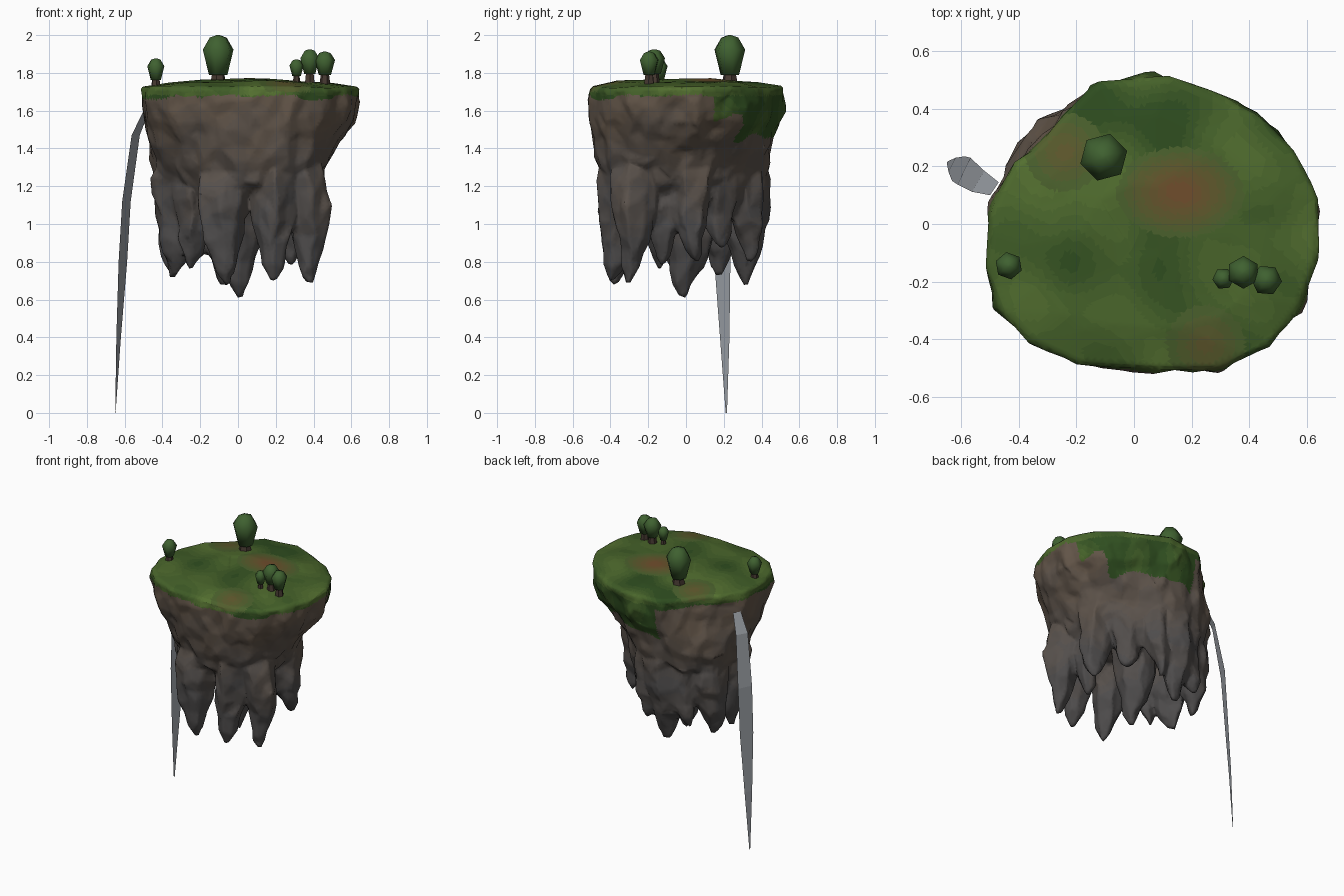
import bpy, bmesh, math
from math import sin, cos, pi, radians
from mathutils import Vector, noise

if "Cube" in bpy.data.objects:
    bpy.data.objects.remove(bpy.data.objects["Cube"])


def material(name, rgb):
    m = bpy.data.materials.new(name)
    m.diffuse_color = (*rgb, 1)
    m.use_nodes = True
    m.node_tree.nodes["Principled BSDF"].inputs["Base Color"].default_value = m.diffuse_color
    return m


def ramp(name, a, b, n=7):
    """Row of materials fading from colour a to colour b."""
    return [material(f"{name}_{i}", [p + (q - p) * i / (n - 1) for p, q in zip(a, b)]) for i in range(n)]


N = 7
GRASS = ramp("grass", (0.028, 0.075, 0.014), (0.09, 0.165, 0.03))
DIRT = ramp("dirt", (0.07, 0.12, 0.026), (0.16, 0.075, 0.025))
STONE = ramp("stone", (0.076, 0.072, 0.072), (0.125, 0.092, 0.066))
TRUNK = material("bark", (0.06, 0.04, 0.03))
LEAF = material("leaves", (0.05, 0.12, 0.03))
WATER = material("water", (0.32, 0.34, 0.37))


def add_object(name, bm, mats=()):
    me = bpy.data.meshes.new(name)
    bmesh.ops.recalc_face_normals(bm, faces=bm.faces)
    bm.to_mesh(me)
    bm.free()
    ob = bpy.data.objects.new(name, me)
    bpy.context.collection.objects.link(ob)
    for m in mats:
        me.materials.append(m)
    return ob


def loft(bm, rings):
    """Closed solid through rings of equal length."""
    vs = [[bm.verts.new(p) for p in r] for r in rings]
    n = len(vs[0])
    faces = []
    for a, b in zip(vs, vs[1:]):
        for i in range(n):
            j = (i + 1) % n
            faces.append(bm.faces.new((a[i], a[j], b[j], b[i])))
    faces.append(bm.faces.new(vs[0][::-1]))
    faces.append(bm.faces.new(vs[-1]))
    return faces


def circle(x, y, z, r, n, turn=0.0):
    return [(x + r * cos(2 * pi * i / n + turn), y + r * sin(2 * pi * i / n + turn), z)
            for i in range(n)]


# Island slab: the plan outline blends downward into a smaller diagonal oval
outline = [(.645, .08), (.64, -.13), (.58, -.3), (.47, -.43), (.3, -.505), (.1, -.51),
           (-.02, -.5), (-.2, -.49), (-.37, -.41), (-.46, -.31), (-.52, -.15), (-.5, .05),
           (-.42, .21), (-.34, .27), (-.25, .38), (-.12, .495), (.12, .52), (.25, .47),
           (.42, .39), (.56, .26), (.62, .15)]
outline.reverse()


def slab_ring(z, t, s=1.0):
    ring = []
    for x, y in outline:
        a = math.atan2(y, x - .06) + pi / 4
        u, v = .51 * cos(a) * .7071, .40 * sin(a) * .7071
        bx, by = u + v, v - u - .02
        ring.append((s * (x + (bx - x) * t), s * (y + (by - y) * t), z))
    return ring


bm = bmesh.new()
loft(bm, [slab_ring(1.16, 1, .78), slab_ring(1.22, 1, .94), slab_ring(1.32, .92), slab_ring(1.44, .55),
          slab_ring(1.54, .15), slab_ring(1.65, .02), slab_ring(1.725, 0), slab_ring(1.75, 0, .7),
          slab_ring(1.765, 0, .3)])

# Hanging rock spikes: tip x, tip y, tip z, thickness; they lean inward as they rise
spikes = [(-.35, -.04, .71, .135), (-.26, -.14, .78, .12), (-.08, -.37, .68, .14), (.01, 0, .60, .16),
          (.2, -.38, .70, .13), (.39, -.31, .68, .12), (.29, -.13, .78, .10),
          (.37, .03, .80, .125), (.2, .19, .86, .13), (-.07, .335, .68, .14),
          (-.34, .19, .73, .14), (.06, .34, .80, .11), (-.22, .3, .80, .12)]
for k, (x, y, z, r) in enumerate(spikes):
    rings = []
    for t, s in ((0, .14), (.12, .4), (.35, .72), (.6, .96), (.85, 1.05), (1, .85)):
        f = 1 - .17 * t
        cx, cy = x * f + .015 * sin(5 * t + k), y * f + .015 * cos(5 * t + k)
        rings.append([(cx + (px - cx) * (1 + .15 * sin(2.4 * i + k)), cy + (py - cy) * (1 + .15 * cos(2.9 * i + k)), pz)
                      for i, (px, py, pz) in enumerate(circle(cx, cy, z + (1.34 - z) * t, r * s, 7, k))])
    loft(bm, rings)
raw = add_object("island_raw", bm)

# Fuse slab and spikes into one skin, then reduce to a chunky mesh
rm = raw.modifiers.new("fuse", 'REMESH')
rm.mode = 'VOXEL'
rm.voxel_size = .016
sm = raw.modifiers.new("soften", 'SMOOTH')
sm.factor, sm.iterations = .5, 2


def bake(ob):
    bpy.context.view_layer.update()
    return bpy.data.meshes.new_from_object(ob.evaluated_get(bpy.context.evaluated_depsgraph_get()))


me = bake(raw)
bpy.data.objects.remove(raw)

# Craggy roughness on the sides, gentle swells on the lawn
for v in me.vertices:
    p = v.co.copy()
    v.co.z += .012 * noise.noise(Vector((p.x * 4, p.y * 4, 3))) if p.z > 1.7 else 0
    fade = min(1, max(0, (1.73 - p.z) / .08))
    n = noise.noise_vector(Vector((p.x * 7, p.y * 7, p.z * 5)))
    m = noise.noise_vector(Vector((p.x * 14, p.y * 14, p.z * 10)))
    v.co += (n * .026 + m * .014) * fade
island = bpy.data.objects.new("floating_island", me)
bpy.context.collection.objects.link(island)
island.modifiers.new("reduce", 'DECIMATE').ratio = .06
me = island.data = bake(island)
island.modifiers.clear()

# Split the larger facets so colours can fade across them
bm = bmesh.new()
bm.from_mesh(me)
for _ in range(5):
    long_edges = [e for e in bm.edges if e.calc_length() > .025]
    bmesh.ops.subdivide_edges(bm, edges=long_edges, cuts=1)
    bmesh.ops.triangulate(bm, faces=bm.faces)
bm.to_mesh(me)
bm.free()

# Colour zones: lawn, bare dirt patches, brown-to-grey stone
me.materials.clear()
for m in GRASS + DIRT + STONE:
    me.materials.append(m)


def step(v):
    return int(min(.999, max(0, v)) * N)


for f in me.polygons:
    c = f.center
    wob = noise.noise(c * 5)
    hang = 1.67 + .04 * wob
    if c.x > -.1 and c.y > .15:
        hang = 1.47 + .15 * wob
    if c.z > hang:
        bare = max(1.1 - Vector((c.x - .16, (c.y - .11) * 1.4)).length * 5,
                   .55 - Vector((c.x + .24, c.y - .25)).length * 4,
                   .55 - Vector((c.x - .25, c.y + .42)).length * 4)
        if bare > 0 and c.z > 1.7:
            f.material_index = N + step(bare)
        else:
            f.material_index = step(.5 + .8 * noise.noise(c * 4) - (.4 if c.z < 1.68 else 0))
    else:
        f.material_index = 2 * N + step((c.z - .85) * 1.1 + .35 * wob)
    f.use_smooth = True


# Trees: x, y, crown radius, crown bottom, crown top
def tree(name, x, y, r, z0, z1, turn):
    bm = bmesh.new()
    loft(bm, [circle(x, y, 1.725, r * .56, 6, turn), circle(x, y, z0 + .03, r * .36, 6, turn)])
    h = z1 - z0
    for f in loft(bm, [circle(x, y, z0 + h * .04, r * .6, 6, turn), circle(x, y, z0 + h * .65, r, 6, turn),
                       circle(x, y, z1 - h * .06, r * .55, 6, turn), circle(x, y, z1, r * .1, 6, turn)]):
        f.material_index = 1
        f.smooth = True
    add_object(name, bm, (TRUNK, LEAF))


for i, t in enumerate([(-.105, .232, .084, 1.78, 2.0), (-.435, -.145, .048, 1.758, 1.877),
                       (.31, -.19, .038, 1.78, 1.872), (.38, -.168, .057, 1.79, 1.925),
                       (.46, -.195, .054, 1.785, 1.913)]):
    tree(f"tree_{i + 1}", *t, radians(15 + 25 * i))

# Waterfall: a thin tapering ribbon spilling off the left edge
bm = bmesh.new()
rows = [((-.47, .145, 1.6), (-.50, .1, 1.6)), ((-.52, .185, 1.47), (-.563, .112, 1.47)),
        ((-.568, .23, 1.12), (-.613, .137, 1.12)), ((-.587, .235, .8), (-.632, .15, .8)),
        ((-.62, .23, .4), (-.644, .18, .4)), ((-.648, .217, 0), (-.65, .21, 0))]
vs = [[bm.verts.new(p) for p in row] for row in rows]
for a, b in zip(vs, vs[1:]):
    bm.faces.new((a[0], a[1], b[1], b[0]))
add_object("waterfall", bm, (WATER,))
